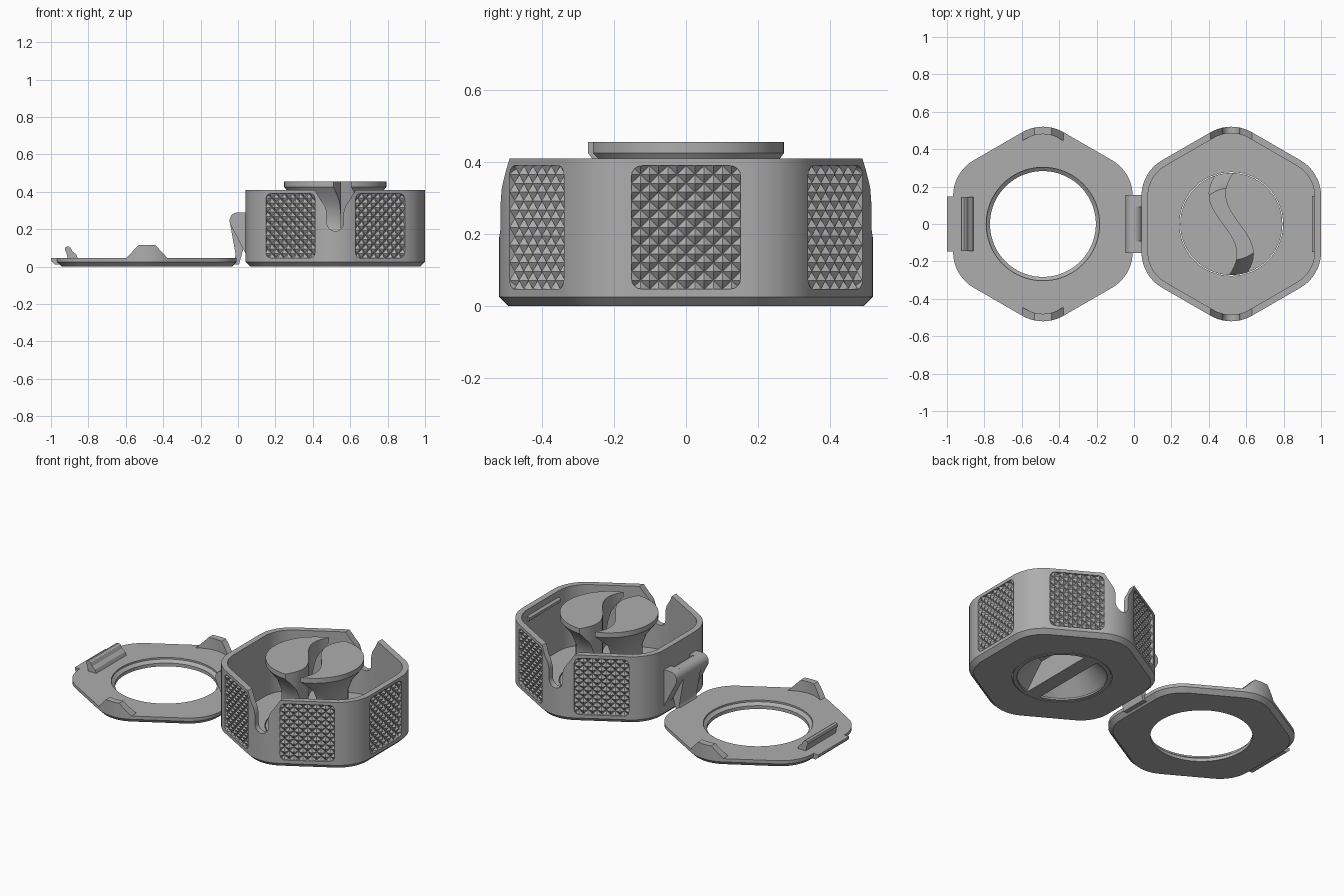
import bpy
import bmesh
from math import sin, cos, pi, radians, sqrt
from mathutils import Matrix

if "Cube" in bpy.data.objects:
    bpy.data.objects.remove(bpy.data.objects["Cube"])

grey = bpy.data.materials.new("plain grey")
grey.use_nodes = True
grey.diffuse_color = (0.42, 0.42, 0.42, 1)
grey.node_tree.nodes["Principled BSDF"].inputs["Base Color"].default_value = grey.diffuse_color

BOX_X, LID_X = 0.52, -0.487
APOTHEM, ROUND = 0.48, 0.22
RIM = 0.41
LID_TOP = 0.045


def finish(bm, name):
    bmesh.ops.recalc_face_normals(bm, faces=bm.faces)
    mesh = bpy.data.meshes.new(name)
    bm.to_mesh(mesh)
    bm.free()
    mesh.materials.append(grey)
    obj = bpy.data.objects.new(name, mesh)
    bpy.context.collection.objects.link(obj)
    return obj


def loft(name, rings):
    """Skin a list of equal-length 3D rings and cap both ends."""
    bm = bmesh.new()
    loops = [[bm.verts.new(p) for p in ring] for ring in rings]
    n = len(loops[0])
    for a, b in zip(loops, loops[1:]):
        for i in range(n):
            j = (i + 1) % n
            bm.faces.new((a[i], a[j], b[j], b[i]))
    bm.faces.new(loops[0])
    bm.faces.new(loops[-1])
    return finish(bm, name)


def prism_y(name, outline, y0, y1):
    return loft(name, [[(x, y, z) for x, z in outline] for y in (y0, y1)])


def hexagon(cx, inset, z, steps=10):
    """Round-cornered hexagon with corners on the y axis."""
    reach = (APOTHEM - ROUND) * 2 / sqrt(3)
    r = ROUND - inset
    pts = []
    for k in range(6):
        mid = radians(90 + 60 * k)
        for s in range(steps + 1):
            t = mid + radians(60) * (s / steps - 0.5)
            pts.append((cx + reach * cos(mid) + r * cos(t), reach * sin(mid) + r * sin(t), z))
    return pts


def hex_solid(name, cx, *levels):
    return loft(name, [hexagon(cx, inset, z) for inset, z in levels])


def turned(name, cx, *profile):
    n = 96
    return loft(name, [[(cx + r * cos(2 * pi * i / n), r * sin(2 * pi * i / n), z)
                        for i in range(n)] for r, z in profile])


def boolean(obj, tool, operation="DIFFERENCE"):
    mod = obj.modifiers.new("cut", "BOOLEAN")
    mod.operation, mod.object, mod.solver = operation, tool, "EXACT"
    bpy.context.view_layer.update()
    graph = bpy.context.evaluated_depsgraph_get()
    mesh = bpy.data.meshes.new_from_object(obj.evaluated_get(graph))
    obj.modifiers.clear()
    obj.data = mesh
    bpy.data.objects.remove(tool)


def smooth(obj):
    bpy.ops.object.select_all(action="DESELECT")
    obj.select_set(True)
    bpy.context.view_layer.objects.active = obj
    bpy.ops.object.shade_smooth_by_angle(angle=radians(25))


# Grip panels: pocket size and position on each wall
PANEL_W, PANEL_H, PANEL_Z, DEPTH = 0.152, 0.172, 0.218, 0.018
CORNER = 0.03


def on_wall(angle):
    return Matrix.Translation((BOX_X, 0, PANEL_Z)) @ Matrix.Rotation(angle, 4, "Z")


def pocket(angle):
    pts = []
    for k, (sy, sz) in enumerate(((1, 1), (-1, 1), (-1, -1), (1, -1))):
        for s in range(5):
            t = (k + s / 4) * pi / 2
            pts.append((sy * (PANEL_W - CORNER) + CORNER * cos(t),
                        sz * (PANEL_H - CORNER) + CORNER * sin(t)))
    obj = loft("pocket", [[(x, y, z) for y, z in pts] for x in (APOTHEM - DEPTH, APOTHEM + 0.1)])
    obj.data.transform(on_wall(angle))
    return obj


def knurl(angle):
    """Field of diamond pyramids trimmed to the pocket."""
    bm = bmesh.new()
    hy, hz = PANEL_W / 6, PANEL_H / 7
    low, high = APOTHEM - DEPTH - 0.0005, APOTHEM - 0.001
    for i in range(-7, 8):
        for j in range(-8, 9):
            if (i + j) % 2:
                continue
            y, z = i * hy, j * hz
            tip = bm.verts.new((high, y, z))
            base = [bm.verts.new((low, y + a * hy, z + b * hz))
                    for a, b in ((1, 0), (0, 1), (-1, 0), (0, -1))]
            for k in range(4):
                bm.faces.new((tip, base[k], base[(k + 1) % 4]))
    diagonal = PANEL_W + PANEL_H - 0.6 * CORNER
    planes = [((0, s, 0), PANEL_W) for s in (1, -1)] + [((0, 0, s), PANEL_H) for s in (1, -1)]
    planes += [((0, s, t), diagonal / 2) for s in (1, -1) for t in (1, -1)]
    for normal, dist in planes:
        square = sum(abs(c) for c in normal)
        bmesh.ops.bisect_plane(bm, geom=bm.verts[:] + bm.edges[:] + bm.faces[:],
                               plane_co=[c * dist for c in normal] if square == 1
                               else [0, normal[1] * dist, normal[2] * dist],
                               plane_no=normal, clear_outer=True)
    bm.transform(on_wall(angle))
    obj = finish(bm, "grip_texture")
    # Normals must point away from the wall
    wall = on_wall(angle).to_3x3().col[0]
    if sum(p.normal.dot(wall) for p in obj.data.polygons) < 0:
        obj.data.flip_normals()


# Hexagonal case with chamfered base
case = hex_solid("case", BOX_X, (0.025, 0), (0, 0.025), (0, RIM))
boolean(case, hex_solid("cavity", BOX_X, (0.035, 0.04), (0.035, RIM + 0.1)))
boolean(case, turned("floor_hole", BOX_X, (0.277, -0.1), (0.277, 0.1)))

# Flared slots in the front and back corners
half = [(0.13, RIM + 0.02), (0.11, RIM), (0.08, 0.36), (0.055, 0.325), (0.045, 0.29)]
arc = [(0.045 * cos(t * pi / 12), 0.235 - 0.045 * sin(t * pi / 12)) for t in range(13)]
outline = half + arc + [(-x, z) for x, z in reversed(half)]
for side in (1, -1):
    boolean(case, prism_y("slot", [(BOX_X + x, z) for x, z in outline], side * 0.38, side * 0.6))

for k in (0, 1, 2, 4, 5):
    boolean(case, pocket(k * pi / 3))
    knurl(k * pi / 3)

# Catch ridge inside the wall opposite the hinge
ridge = [(0.97, 0.33), (0.952, 0.345), (0.952, 0.36), (0.97, 0.375)]
prism_y("catch_ridge", ridge, -0.15, 0.15)

# Waisted spool with a wavy slot and a hollow, barred underside
spool = turned("spool", BOX_X, (0.273, 0), (0.273, 0.04), (0.225, 0.1), (0.185, 0.19),
               (0.185, 0.27), (0.215, 0.35), (0.273, 0.425), (0.273, 0.455))
wave = [(-0.075 * sin(pi * y / 0.32), y) for y in [-0.29 + 0.58 * i / 28 for i in range(29)]]
band = [(BOX_X + x - 0.043, y) for x, y in wave]
band += [(BOX_X + x + 0.043, y) for x, y in reversed(wave)]
boolean(spool, loft("wavy_slot", [[(x, y, z) for x, y in band] for z in (0.17, 0.5)]))
hollow = turned("hollow", BOX_X, (0.25, -0.02), (0.25, 0.01), (0.13, 0.14))
bar = [(BOX_X - 0.045, -0.1), (BOX_X + 0.045, -0.1), (BOX_X + 0.045, 0.2), (BOX_X - 0.045, 0.2)]
boolean(hollow, prism_y("bar", bar, -0.4, 0.4))
boolean(spool, hollow)

# Lid ring with chamfered edge and stepped opening
lid = hex_solid("lid", LID_X, (0.025, 0), (0, 0.025), (0, LID_TOP))
boolean(lid, turned("opening", LID_X, (0.283, -0.1), (0.283, 0.02), (0.303, 0.035), (0.303, 0.1)))

# Lid tabs that fill the case slots
tabs = []
for side, name in ((-1, "front_tab"), (1, "back_tab")):
    tab = hex_solid(name, LID_X, (0, 0.03), (0, 0.13))
    boolean(tab, hex_solid("core", LID_X, (0.04, 0), (0.04, 0.2)))
    wedge = [(-0.12, 0.035), (0.12, 0.035), (0.11, LID_TOP), (0.045, 0.115),
             (-0.045, 0.115), (-0.11, LID_TOP)]
    wedge = [(LID_X + x, z) for x, z in wedge]
    boolean(tab, prism_y("wedge", wedge, side * 0.3, side * 0.6), "INTERSECT")
    tabs.append(tab)

# Leaning latch and thumb lip on the lid's free edge
hook = [(-0.91, 0.04), (-0.855, 0.04), (-0.865, 0.065), (-0.885, 0.08), (-0.895, 0.1),
        (-0.908, 0.108), (-0.922, 0.104), (-0.926, 0.09), (-0.918, 0.075)]
latch = prism_y("latch", hook, -0.145, 0.145)
lip = [(-0.94, 0.012), (-0.98, 0.012), (-1.0, 0.03), (-1.0, LID_TOP), (-0.94, LID_TOP)]
prism_y("thumb_lip", lip, -0.148, 0.148)

# Hinge: two lugs on the case, a barrel and strap on the lid
PIN_Z, PIN_R = 0.245, 0.045
nose = [(PIN_R * cos(radians(a)), PIN_Z + PIN_R * sin(radians(a))) for a in range(90, 211, 10)]
lug = nose + [(0.05, 0.05), (0.05, PIN_Z + PIN_R)]
hinge = [prism_y("left_lug" if s > 0 else "right_lug", lug, s * 0.09, s * 0.155) for s in (1, -1)]
disc = [(PIN_R * cos(t * pi / 16), PIN_Z + PIN_R * sin(t * pi / 16)) for t in range(32)]
hinge.append(prism_y("hinge_barrel", disc, -0.09, 0.09))
strap = [(-PIN_R, PIN_Z), (0.02, PIN_Z), (0.03, 0.1), (0.005, 0.01), (-0.03, 0.01), (-0.012, 0.06)]
prism_y("hinge_strap", strap, -0.083, 0.083)

for part in [case, spool, lid, latch] + tabs + hinge:
    smooth(part)
